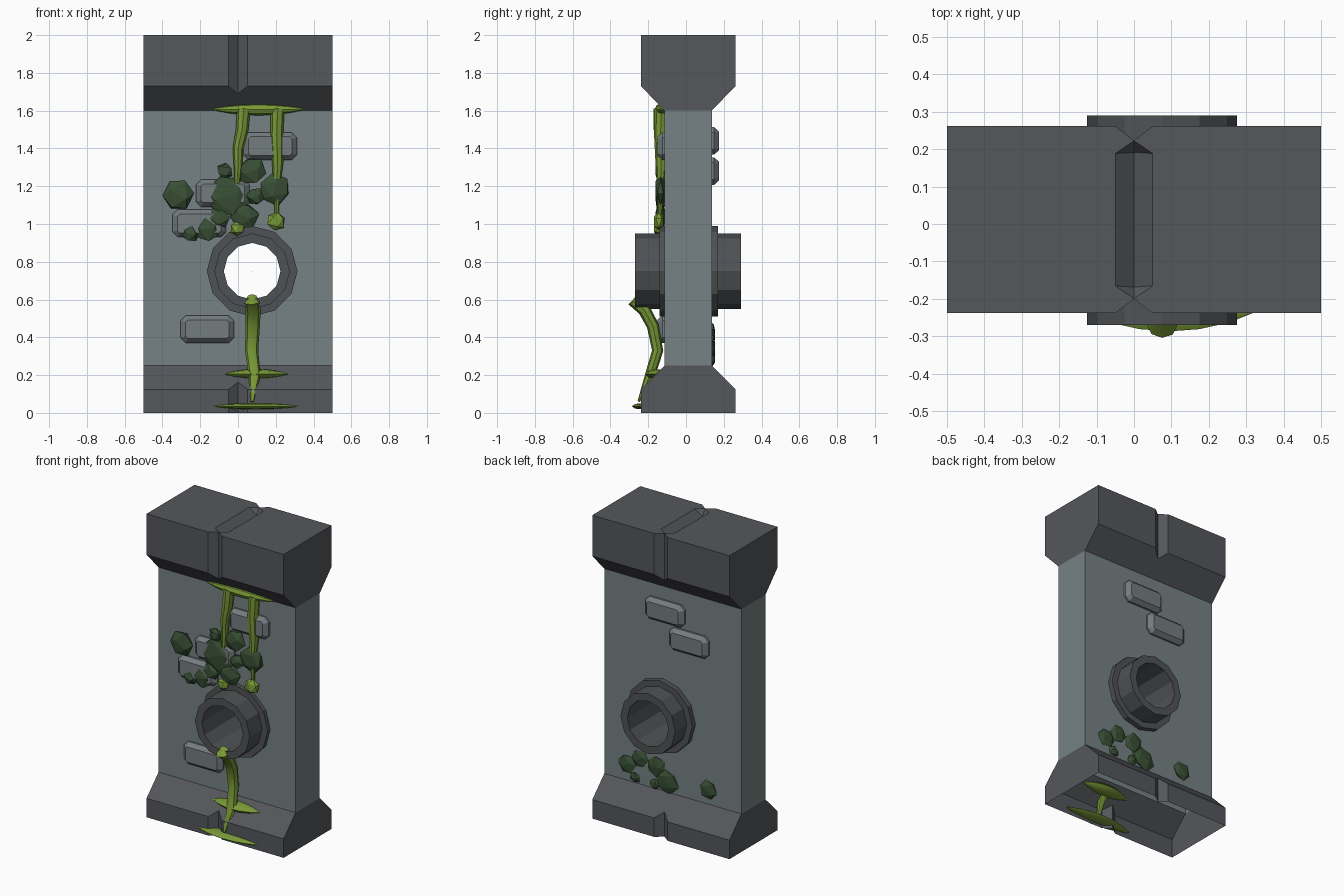
import bpy, bmesh, math, random
from mathutils import Vector, Matrix

if "Cube" in bpy.data.objects:
    bpy.data.objects.remove(bpy.data.objects["Cube"])

random.seed(4)
YC = 0.0115                       # centre of the wall in depth
FRONT, BACK = YC - 0.125, YC + 0.125


def mat(name, col):
    m = bpy.data.materials.new(name)
    m.diffuse_color = (*col, 1)
    m.use_nodes = True
    m.node_tree.nodes["Principled BSDF"].inputs["Base Color"].default_value = m.diffuse_color
    return m


DARK = mat("dark stone", (0.090, 0.095, 0.105))
SLATE = mat("slate panel", (0.180, 0.220, 0.230))
BRICK = mat("brick grey", (0.175, 0.200, 0.212))
PIPE = mat("pipe grey", (0.078, 0.084, 0.090))
MOSS = mat("slime green", (0.190, 0.320, 0.038))
LEAF = mat("dark leaf green", (0.040, 0.080, 0.036))


def finish(name, bm, *mats, smooth=False):
    bmesh.ops.recalc_face_normals(bm, faces=bm.faces)
    me = bpy.data.meshes.new(name)
    bm.to_mesh(me)
    bm.free()
    ob = bpy.data.objects.new(name, me)
    bpy.context.collection.objects.link(ob)
    for m in mats:
        me.materials.append(m)
    if smooth:
        bpy.ops.object.select_all(action='DESELECT')
        bpy.context.view_layer.objects.active = ob
        ob.select_set(True)
        bpy.ops.object.shade_smooth_by_angle(angle=math.radians(40))
    return ob


def hull(name, pts, *mats):
    bm = bmesh.new()
    for p in pts:
        bm.verts.new(p)
    bmesh.ops.convex_hull(bm, input=bm.verts[:])
    bmesh.ops.dissolve_limit(bm, angle_limit=0.01, verts=bm.verts, edges=bm.edges)
    return finish(name, bm, *mats)


def cut(ob, cutter):
    mod = ob.modifiers.new("cut", 'BOOLEAN')
    mod.operation, mod.solver, mod.object = 'DIFFERENCE', 'EXACT', cutter
    bpy.context.view_layer.objects.active = ob
    bpy.ops.object.modifier_apply(modifier=mod.name)
    bpy.data.objects.remove(cutter)


def lathe(name, profile, sides, centre, *mats):
    # closed (radius, y) profile turned around a y axis
    bm = bmesh.new()
    rings = []
    for i in range(sides):
        a = 2 * math.pi * i / sides
        rings.append([bm.verts.new((centre[0] + r * math.cos(a), y, centre[1] + r * math.sin(a)))
                      for r, y in profile])
    n = len(profile)
    for i in range(sides):
        p, q = rings[i], rings[(i + 1) % sides]
        for j in range(n):
            bm.faces.new((p[j], p[(j + 1) % n], q[(j + 1) % n], q[j]))
    return finish(name, bm, *mats)


# Wall body: waisted side profile extruded across x
half = [(0.25, 0), (0.25, 0.125), (0.125, 0.25), (0.125, 1.60), (0.25, 1.73), (0.25, 2.0)]
outline = [(YC - d, z) for d, z in half] + [(YC + d, z) for d, z in reversed(half)]
bm = bmesh.new()
face = bm.faces.new([bm.verts.new((-0.5, y, z)) for y, z in outline])
ext = bmesh.ops.extrude_face_region(bm, geom=[face])
bmesh.ops.translate(bm, vec=(1, 0, 0), verts=[v for v in ext["geom"] if isinstance(v, bmesh.types.BMVert)])
# split at the panel edges so the colours can differ
for z in (0.25, 1.60):
    bmesh.ops.bisect_plane(bm, geom=bm.verts[:] + bm.edges[:] + bm.faces[:],
                           plane_co=(0, 0, z), plane_no=(0, 0, 1))
body = finish("wall_body", bm, DARK, SLATE)

# Vertical V grooves front and back, and a pointed groove on top
for s in (-1, 1):
    y = YC + s * 0.25
    cut(body, hull("groove_cutter", [p for z in (-0.1, 2.1) for p in
        ((0, y - s * 0.038, z), (0.1, y + s * 0.038, z), (-0.1, y + s * 0.038, z))]))
rim = [(-0.05, -0.177), (0, -0.211), (0.05, -0.177), (0.05, 0.177), (0, 0.211), (-0.05, 0.177)]
cut(body, hull("top_cutter", [(x, y + YC, z) for x, y in rim for z in (2.0, 2.1)] +
               [(0, YC - 0.18, 1.96), (0, YC + 0.18, 1.96)]))
# Pipe hole
cut(body, lathe("hole_cutter", [(0.0005, -0.3), (0.18, -0.3), (0.18, 0.3), (0.0005, 0.3)], 12, (0.075, 0.75)))

# Colour by height, and leave the underside open
bm = bmesh.new()
bm.from_mesh(body.data)
for f in bm.faces:
    f.material_index = 1 if 0.25 < f.calc_center_median().z < 1.60 else 0
bmesh.ops.delete(bm, geom=[f for f in bm.faces if f.calc_center_median().z < 0.001], context='FACES_ONLY')
bm.to_mesh(body.data)
bm.free()

# Pipe with collar through the wall
lathe("pipe", [(0.15, -0.27), (0.20, -0.27), (0.20, -0.14), (0.24, -0.14), (0.24, 0.17),
               (0.20, 0.17), (0.20, 0.29), (0.15, 0.29)], 12, (0.075, 0.75), PIPE)


# Raised bricks with chamfered edges
def octagon(w, h, c):
    return [(sx * (w - a), sz * (h - b)) for sx in (-1, 1) for sz in (-1, 1) for a, b in ((0, c), (c, 0))]


for i, (x, z, s) in enumerate([(0.17, 1.412, -1), (-0.163, 0.443, -1), (-0.205, 1.003, -1),
                               (-0.08, 1.163, -1), (0.05, 1.44, 1), (-0.125, 1.28, 1)]):
    y0 = FRONT if s < 0 else BACK
    hull(f"brick_{i}", [(x + a, y0 - s * 0.01, z + b) for a, b in octagon(0.142, 0.073, 0.028)] +
         [(x + a, y0 + s * 0.012, z + b) for a, b in octagon(0.142, 0.073, 0.028)] +
         [(x + a, y0 + s * 0.038, z + b) for a, b in octagon(0.115, 0.05, 0.012)], BRICK)


# Leaf clumps and slime blobs: flattened faceted lumps
def lump(name, x, y, z, r, m, depth=0.03):
    bm = bmesh.new()
    bmesh.ops.create_icosphere(bm, subdivisions=1, radius=1)
    bmesh.ops.rotate(bm, verts=bm.verts, matrix=Matrix.Rotation(random.uniform(0, 6.28), 3, 'Y'))
    for v in bm.verts:
        k = random.uniform(0.9, 1.12)
        v.co = Vector((x + v.co.x * r * k, y + v.co.y * depth, z + v.co.z * r * k))
    finish(name, bm, m)


front_leaves = [(-0.317, 1.157, 0.09), (-0.055, 1.15, 0.12), (0.075, 1.28, 0.075), (-0.07, 1.28, 0.045),
                (0.195, 1.187, 0.085), (0.09, 1.145, 0.05), (0.03, 1.045, 0.075), (-0.165, 0.975, 0.07),
                (-0.255, 0.95, 0.05), (-0.1, 1.03, 0.06)]
for i, (x, z, r) in enumerate(front_leaves):
    lump(f"front_leaf_{i}", x, FRONT - 0.022, z, r, LEAF)
back_leaves = [(0.33, 0.36, 0.065), (0.24, 0.42, 0.06), (0.275, 0.285, 0.035), (0.12, 0.40, 0.07),
               (0.13, 0.28, 0.035), (0.04, 0.32, 0.085), (-0.257, 0.345, 0.065)]
for i, (x, z, r) in enumerate(back_leaves):
    lump(f"back_leaf_{i}", x, BACK, z, r, LEAF, 0.02)
lump("slime_drop_right", 0.2, FRONT - 0.03, 1.015, 0.052, MOSS)
lump("slime_drop_left", -0.005, FRONT - 0.03, 0.975, 0.042, MOSS)


# Slime runs: tapered tubes along a path
def tube(name, pts, flat=1.0, sides=8):
    bm = bmesh.new()
    rings = []
    for i, (x, y, z, r) in enumerate(pts):
        a, b = pts[max(i - 1, 0)], pts[min(i + 1, len(pts) - 1)]
        t = (Vector(b[:3]) - Vector(a[:3])).normalized()
        side = Vector((1, 0, 0)) if abs(t.x) < 0.7 else Vector((0, 1, 0))
        up = t.cross(side).normalized()
        side = up.cross(t)
        rings.append([bm.verts.new(Vector((x, y, z)) + side * r * math.cos(k) + up * r * flat * math.sin(k))
                      for k in (2 * math.pi * j / sides for j in range(sides))])
    for p, q in zip(rings, rings[1:]):
        for j in range(sides):
            bm.faces.new((p[j], p[(j + 1) % sides], q[(j + 1) % sides], q[j]))
    bm.faces.new(rings[0])
    bm.faces.new(rings[-1])
    finish(name, bm, MOSS, smooth=True)


tube("pipe_slime", [(0.075, -0.24, 0.607, 0.03), (0.075, -0.272, 0.585, 0.04), (0.08, -0.22, 0.545, 0.04),
                    (0.078, -0.175, 0.46, 0.038), (0.072, -0.15, 0.33, 0.035),
                    (0.088, -0.19, 0.2, 0.032), (0.075, -0.25, 0.06, 0.008)], 0.85)
tube("upper_slime_left", [(0.03, -0.135, 1.61, 0.036), (0.022, -0.138, 1.5, 0.033), (0.0, -0.135, 1.4, 0.028),
                          (0.0, -0.138, 1.3, 0.022), (-0.01, -0.135, 1.15, 0.012)])
tube("upper_slime_right", [(0.21, -0.13, 1.61, 0.036), (0.205, -0.135, 1.47, 0.034), (0.21, -0.132, 1.33, 0.03),
                           (0.205, -0.135, 1.2, 0.018), (0.205, -0.138, 1.03, 0.01)])


# Slime ledges: thin lens-shaped puddles
def ledge(name, x0, x1, y, z, width, flat):
    steps = 7
    pts = []
    for i in range(steps):
        u = i / (steps - 1)
        pts.append((x0 + (x1 - x0) * u, y, z, max(width * math.sin(math.pi * u) ** 0.7, 0.006)))
    tube(name, pts, flat)


ledge("top_ledge", -0.13, 0.345, -0.128, 1.607, 0.038, 0.85)
ledge("middle_ledge", -0.07, 0.265, -0.155, 0.205, 0.06, 0.45)
ledge("bottom_ledge", -0.145, 0.335, -0.225, 0.035, 0.062, 0.28)
